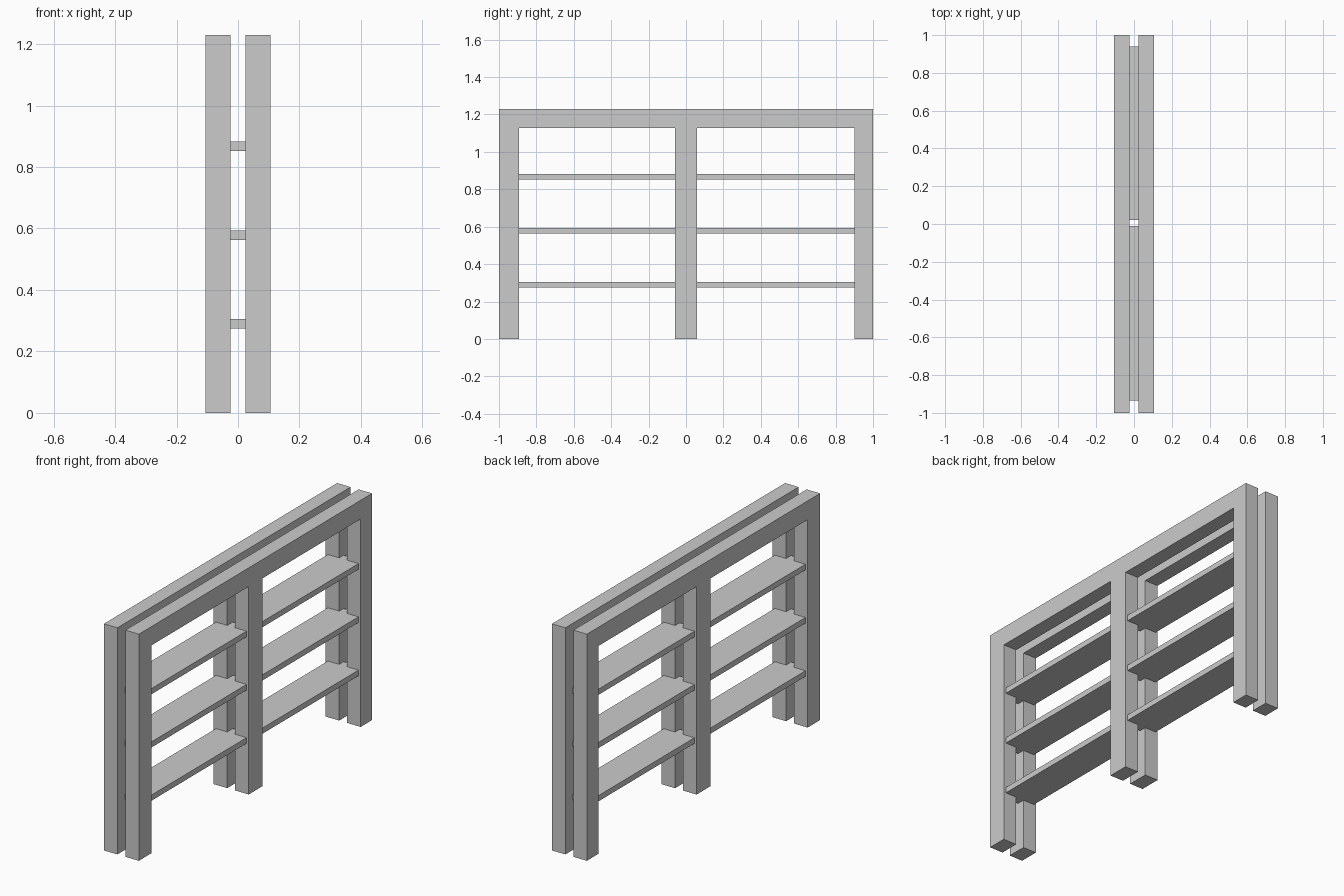
import bpy, bmesh
from mathutils import Vector

if "Cube" in bpy.data.objects:
    bpy.data.objects.remove(bpy.data.objects["Cube"])


def extrude_profile(name, points, offset):
    """Solid made by extruding a closed planar outline along offset."""
    bm = bmesh.new()
    face = bm.faces.new([bm.verts.new(p) for p in points])
    result = bmesh.ops.extrude_face_region(bm, geom=[face], use_keep_orig=True)
    moved = [g for g in result["geom"] if isinstance(g, bmesh.types.BMVert)]
    bmesh.ops.translate(bm, verts=moved, vec=Vector(offset))
    bmesh.ops.recalc_face_normals(bm, faces=bm.faces[:])
    mesh = bpy.data.meshes.new(name)
    bm.to_mesh(mesh)
    bm.free()
    obj = bpy.data.objects.new(name, mesh)
    bpy.context.collection.objects.link(obj)
    return obj


HEIGHT, BEAM_BOTTOM = 1.23, 1.128
GAP, OUTER = 0.024, 0.105           # half gap and half depth of the pair
SLAT_HALF, SLAT_THICK = 0.092, 0.031
POSTS = [(-1.0, -0.893), (-0.058, 0.059), (0.902, 1.0)]

# Two matching frames: three posts under one top beam
outline = [(1.0, HEIGHT), (-1.0, HEIGHT)]
for i, (a, b) in enumerate(POSTS):
    if i > 0:
        outline.append((a, BEAM_BOTTOM))
    outline += [(a, 0), (b, 0)]
    if i < len(POSTS) - 1:
        outline.append((b, BEAM_BOTTOM))
for name, x in (("left_frame", -OUTER), ("right_frame", GAP)):
    extrude_profile(name, [(x, y, z) for y, z in outline], (OUTER - GAP, 0, 0))

# Shelf slats: wide between posts, with a narrow tongue at each end in the gap
# (tongue start, shelf start, shelf end, tongue end)
BAYS = [(-0.935, -0.893, -0.058, -0.01), (0.02, 0.059, 0.902, 0.94)]
for bay, (t0, s0, s1, t1) in enumerate(BAYS):
    half = [(GAP, t0), (GAP, s0), (SLAT_HALF, s0),
            (SLAT_HALF, s1), (GAP, s1), (GAP, t1)]
    shape = half + [(-x, y) for x, y in reversed(half)]
    for row, z in enumerate((0.274, 0.563, 0.852)):
        extrude_profile(f"shelf_slat_{bay + 1}_{row + 1}",
                        [(x, y, z) for x, y in shape], (0, 0, SLAT_THICK))
